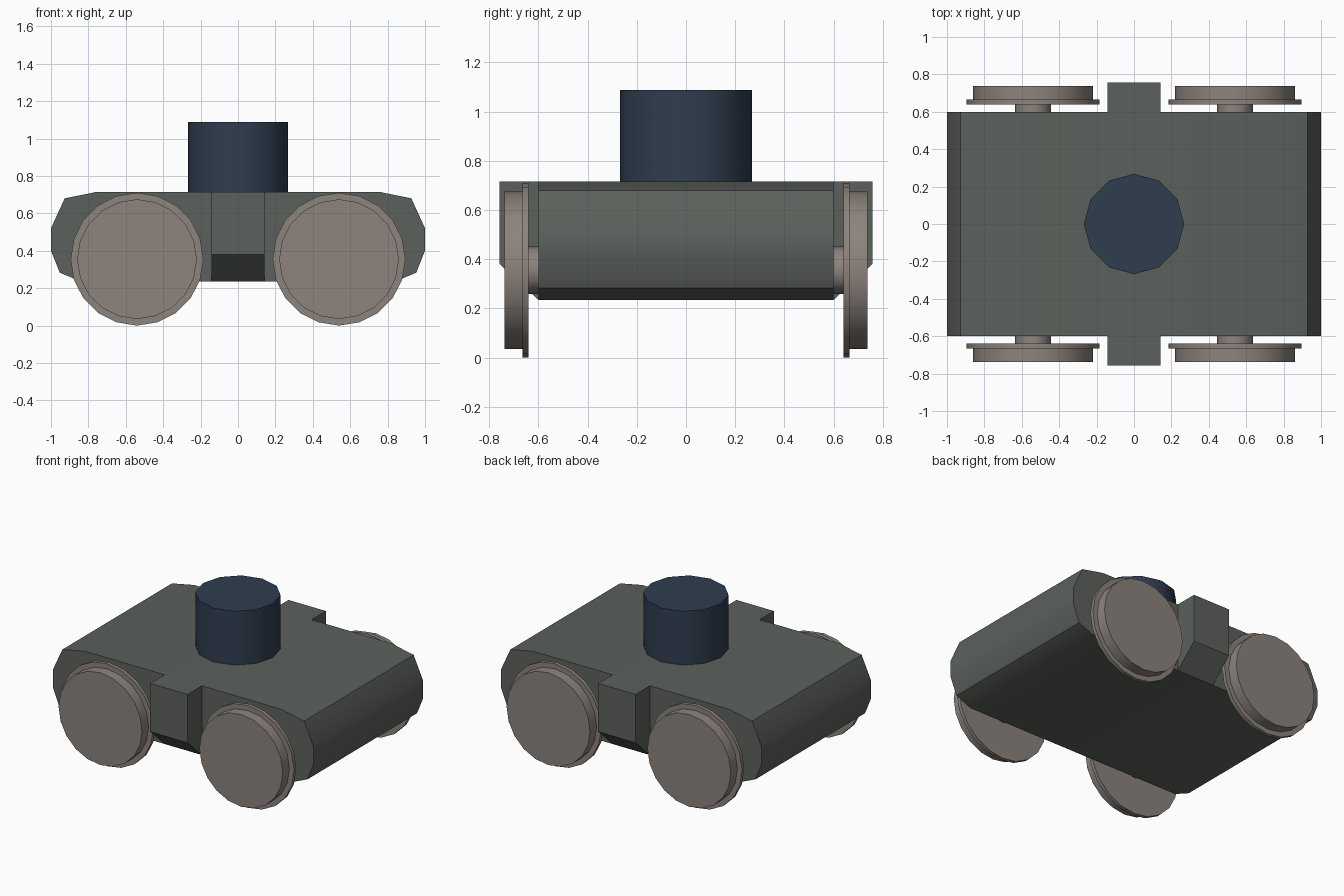
import bpy, bmesh, math

if "Cube" in bpy.data.objects:
    bpy.data.objects.remove(bpy.data.objects["Cube"])


def material(name, rgb):
    m = bpy.data.materials.new(name)
    lin = [((c / 255 + 0.055) / 1.055) ** 2.4 for c in rgb]
    m.diffuse_color = (*lin, 1)
    m.use_nodes = True
    m.node_tree.nodes["Principled BSDF"].inputs["Base Color"].default_value = m.diffuse_color
    return m


GREY = material("dark grey green", (92, 97, 92))
STEEL = material("warm steel", (140, 131, 125))
NAVY = material("navy", (47, 61, 79))


def finish(name, bm, mat):
    bmesh.ops.recalc_face_normals(bm, faces=bm.faces)
    me = bpy.data.meshes.new(name)
    bm.to_mesh(me)
    bm.free()
    me.materials.append(mat)
    ob = bpy.data.objects.new(name, me)
    bpy.context.collection.objects.link(ob)
    bpy.ops.object.select_all(action='DESELECT')
    ob.select_set(True)
    bpy.context.view_layer.objects.active = ob
    bpy.ops.object.shade_smooth_by_angle(angle=math.radians(35))
    return ob


def extrude(name, points, direction, mat):
    """Close a planar outline and push it along a direction."""
    bm = bmesh.new()
    face = bm.faces.new([bm.verts.new(p) for p in points])
    res = bmesh.ops.extrude_face_region(bm, geom=[face], use_keep_orig=True)
    verts = [g for g in res["geom"] if isinstance(g, bmesh.types.BMVert)]
    bmesh.ops.translate(bm, verts=verts, vec=direction)
    return finish(name, bm, mat)


def ring(r, n):
    return [(r * math.cos(2 * math.pi * i / n), r * math.sin(2 * math.pi * i / n)) for i in range(n)]


def disc(name, x, z, r, y0, y1, n):
    """Cylinder along y."""
    pts = [(x + a, y0, z + b) for a, b in ring(r, n)]
    extrude(name, pts, (0, y1 - y0, 0), STEEL)


# Body: bevelled side profile run across the width
half = [(0.84, 0.235), (0.953, 0.283), (1.0, 0.40), (1.0, 0.52), (0.927, 0.68), (0.755, 0.715)]
outline = half + [(-x, z) for x, z in reversed(half)]
extrude("body", [(x, -0.6, z) for x, z in outline], (0, 1.2, 0), GREY)

# Side blocks, sloped underneath
for s, side in ((-1, "front"), (1, "back")):
    prof = [(0.59, 0.715), (0.757, 0.715), (0.757, 0.38), (0.60, 0.235), (0.59, 0.235)]
    extrude(side + "_block", [(-0.143, s * y, z) for y, z in prof], (0.286, 0, 0), GREY)

    # Flanged wheels with short axles
    for x, end in ((-0.54, "left"), (0.54, "right")):
        tag = f"{side}_{end}"
        disc(tag + "_axle", x, 0.355, 0.096, s * 0.58, s * 0.65, 12)
        disc(tag + "_wheel_flange", x, 0.355, 0.355, s * 0.64, s * 0.665, 20)
        disc(tag + "_wheel_tread", x, 0.355, 0.32, s * 0.66, s * 0.737, 20)

# Central post
extrude("centre_post", [(a, b, 0.70) for a, b in ring(0.268, 12)], (0, 0, 0.388), NAVY)
